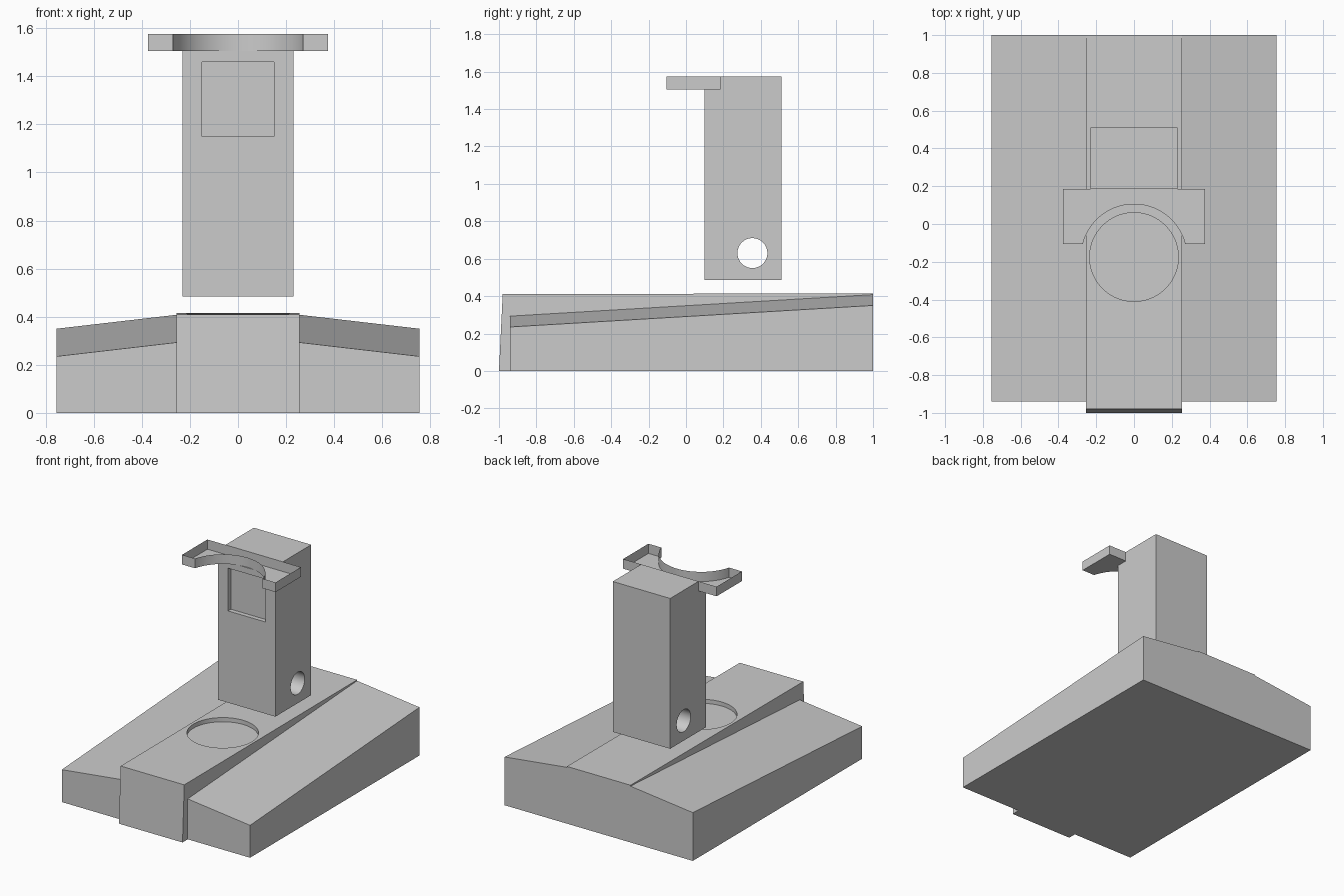
import bpy, bmesh, math

if "Cube" in bpy.data.objects:
    bpy.data.objects.remove(bpy.data.objects["Cube"])


def finish(name, bm):
    mesh = bpy.data.meshes.new(name)
    bm.to_mesh(mesh)
    bm.free()
    ob = bpy.data.objects.new(name, mesh)
    bpy.context.collection.objects.link(ob)
    return ob


def loft(name, start, end):
    """Closed solid between two matching outlines."""
    bm = bmesh.new()
    a = [bm.verts.new(p) for p in start]
    b = [bm.verts.new(p) for p in end]
    bm.faces.new(a)
    bm.faces.new(b[::-1])
    n = len(a)
    for i in range(n):
        j = (i + 1) % n
        bm.faces.new((a[i], b[i], b[j], a[j]))
    bmesh.ops.recalc_face_normals(bm, faces=bm.faces)
    return finish(name, bm)


def along_x(name, half, profile):
    return loft(name, [(-half, y, z) for y, z in profile],
                [(half, y, z) for y, z in profile])


def circle(cx, cy, r, n=64):
    return [(cx + r * math.cos(2 * math.pi * i / n),
             cy + r * math.sin(2 * math.pi * i / n)) for i in range(n)]


def boolean(ob, tool, op):
    mod = ob.modifiers.new(op, 'BOOLEAN')
    mod.object, mod.operation, mod.solver = tool, op, 'EXACT'
    bpy.ops.object.select_all(action='DESELECT')
    bpy.context.view_layer.objects.active = ob
    ob.select_set(True)
    bpy.ops.object.modifier_apply(modifier=mod.name)
    bpy.data.objects.remove(tool)


def smooth(ob):
    bpy.ops.object.select_all(action='DESELECT')
    bpy.context.view_layer.objects.active = ob
    ob.select_set(True)
    bpy.ops.object.shade_smooth_by_angle(angle=math.radians(30))


# Base: raised centre block joined to the sloping side wings
base = along_x("base", 0.255, [(-1, 0), (1, 0), (1, 0.415), (-0.98, 0.41)])


def wing_section(y, outer, inner):
    return [(-0.755, y, 0), (0.755, y, 0), (0.755, y, outer),
            (0.255, y, inner), (-0.255, y, inner), (-0.755, y, outer)]


wings = loft("wings", wing_section(-0.94, 0.235, 0.293),
             wing_section(1, 0.35, 0.408))
boolean(base, wings, 'UNION')

# Round cup recess in the base
ring = circle(0, -0.175, 0.235)
boolean(base, loft("cup_cutter", [(x, y, 0.382) for x, y in ring],
                   [(x, y, 0.6) for x, y in ring]), 'DIFFERENCE')
smooth(base)

# Column, stepped at the top front where the tray sits
column = along_x("column", 0.23, [(0.10, 0.485), (0.51, 0.485), (0.51, 1.575),
                                  (0.185, 1.575), (0.185, 1.504), (0.10, 1.504)])
boolean(column, along_x("hole_cutter", 0.5, circle(0.355, 0.63, 0.08)),
        'DIFFERENCE')
boolean(column, along_x("panel_cutter", 0.15, [(0, 1.15), (0.133, 1.15),
                                               (0.133, 1.46), (0, 1.46)]),
        'DIFFERENCE')
smooth(column)

# Open-topped tray with a round cutout, thin floor and walls
R, CY, FRONT = 0.28, -0.175, -0.105
a0 = math.asin((FRONT - CY) / R)
N = 40
arc = [(R * math.cos(a0 + (math.pi - 2 * a0) * i / N),
        CY + R * math.sin(a0 + (math.pi - 2 * a0) * i / N)) for i in range(N + 1)]
outline = [(-0.375, FRONT), (-0.375, 0.185), (-0.23, 0.185),
           (0.23, 0.185), (0.375, 0.185), (0.375, FRONT)] + arc
bm = bmesh.new()
low = [bm.verts.new((x, y, 1.505)) for x, y in outline]
high = [bm.verts.new((x, y, 1.575)) for x, y in outline]
bm.faces.new(low)
for i in range(len(low)):
    j = (i + 1) % len(low)
    if i != 2:  # the column closes this stretch
        bm.faces.new((low[j], low[i], high[i], high[j]))
bmesh.ops.triangulate(bm, faces=[f for f in bm.faces if len(f.verts) > 4])
smooth(finish("tray", bm))
